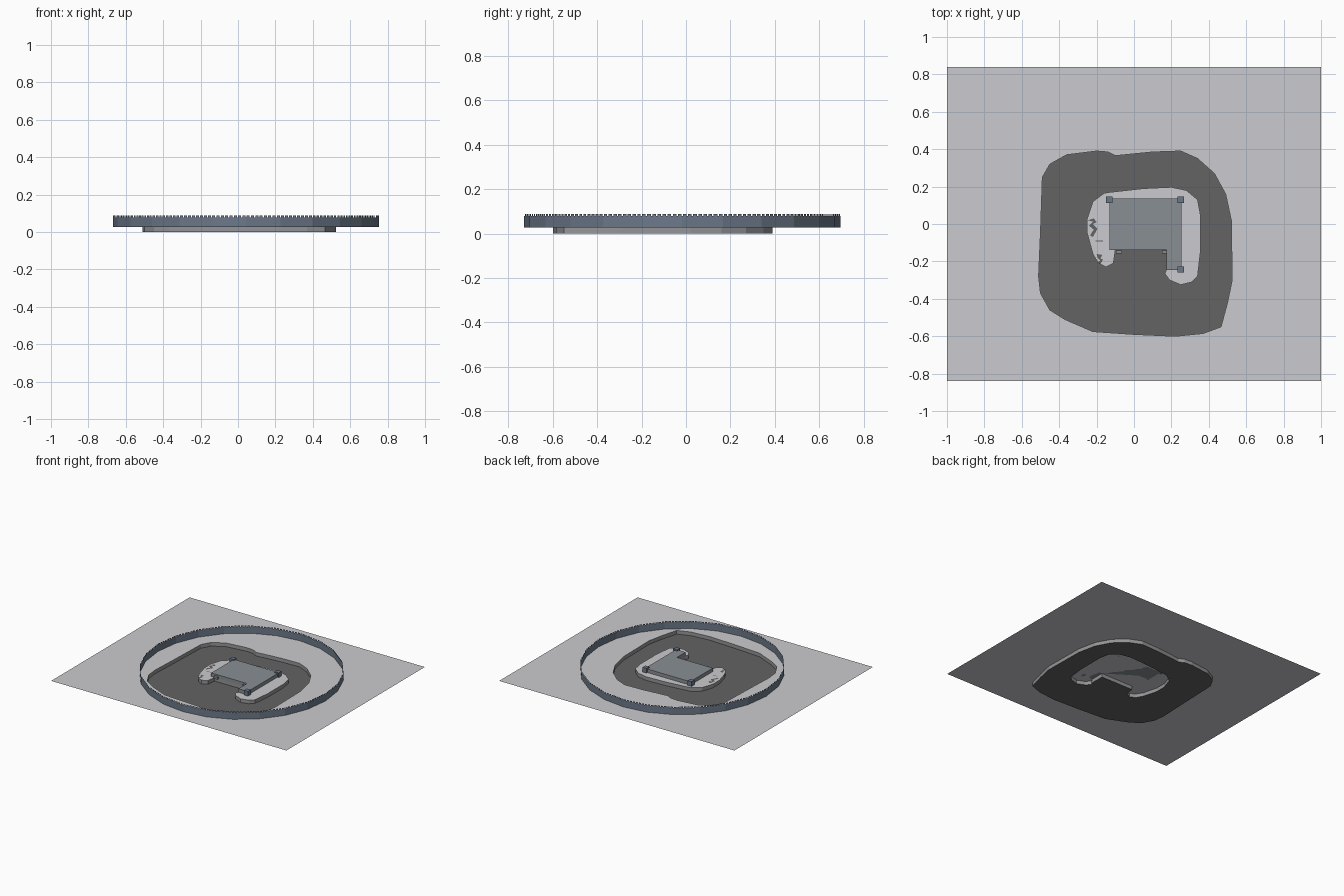
import bpy, bmesh, math
from mathutils import Vector

if "Cube" in bpy.data.objects:
    bpy.data.objects.remove(bpy.data.objects["Cube"])

GROUND_Z = 0.028


def mat(name, rgb):
    m = bpy.data.materials.new(name)
    m.diffuse_color = (*rgb, 1)
    m.use_nodes = True
    m.node_tree.nodes["Principled BSDF"].inputs["Base Color"].default_value = m.diffuse_color
    return m


LIGHT = mat("pale_ground", (0.60, 0.60, 0.63))
DARK = mat("dark_moat", (0.125, 0.125, 0.125))
BANK = mat("bank_grey", (0.30, 0.30, 0.31))
STONE = mat("castle_grey", (0.25, 0.275, 0.295))
SLATE = mat("slate_blue", (0.15, 0.19, 0.25))

OUTER = [(-.51, -.28), (-.50, -.05), (-.49, .25), (-.45, .32), (-.36, .37), (-.2, .39),
         (-.14, .385), (-.10, .365), (.10, .385), (.25, .39), (.34, .35), (.43, .27),
         (.49, .16), (.52, .02), (.525, -.3), (.50, -.42), (.465, -.55), (.37, -.585),
         (.22, -.6), (0, -.59), (-.22, -.575), (-.37, -.51), (-.45, -.46), (-.50, -.37)]
INNER = [(-.25, -.05), (-.25, .03), (-.22, .12), (-.16, .165), (-.13, .17), (.05, .19),
         (.2, .197), (.28, .18), (.34, .13), (.355, .05), (.355, -.15), (.34, -.28),
         (.31, -.31), (.25, -.325), (.19, -.30), (.165, -.265), (.175, -.24),
         (.175, -.14), (-.10, -.14), (-.11, -.21), (-.15, -.23), (-.19, -.21), (-.22, -.16)]


def finish(name, bm, material):
    me = bpy.data.meshes.new(name)
    bm.to_mesh(me)
    bm.free()
    ob = bpy.data.objects.new(name, me)
    bpy.context.collection.objects.link(ob)
    me.materials.append(material)
    return ob


def sheet(name, loops, z, material):
    """Flat face bounded by one or more loops (later loops are holes)."""
    bm = bmesh.new()
    for loop in loops:
        vs = [bm.verts.new((x, y, z)) for x, y in loop]
        for a, b in zip(vs, vs[1:] + vs[:1]):
            bm.edges.new((a, b))
    bmesh.ops.triangle_fill(bm, edges=bm.edges[:], use_beauty=True, normal=Vector((0, 0, 1)))
    for f in bm.faces:
        f.normal_update()
        if f.normal.z < 0:
            f.normal_flip()
    return finish(name, bm, material)


def band(name, loop, z0, z1, material):
    """Thin upright wall along a closed loop."""
    bm = bmesh.new()
    lo = [bm.verts.new((x, y, z0)) for x, y in loop]
    hi = [bm.verts.new((x, y, z1)) for x, y in loop]
    for i in range(len(loop)):
        j = (i + 1) % len(loop)
        bm.faces.new((lo[i], lo[j], hi[j], hi[i]))
    return finish(name, bm, material)


def prism(name, loop, z0, z1, material):
    bm = bmesh.new()
    f = bm.faces.new([bm.verts.new((x, y, z0)) for x, y in loop])
    top = bmesh.ops.extrude_face_region(bm, geom=[f])["geom"]
    for v in top:
        if isinstance(v, bmesh.types.BMVert):
            v.co.z = z1
    bmesh.ops.recalc_face_normals(bm, faces=bm.faces[:])
    return finish(name, bm, material)


def rect(cx, cy, w, d):
    return [(cx - w / 2, cy - d / 2), (cx + w / 2, cy - d / 2),
            (cx + w / 2, cy + d / 2), (cx - w / 2, cy + d / 2)]


# Ground, sunken moat and island
sheet("ground", [rect(0, 0, 2, 1.68), OUTER], GROUND_Z, LIGHT)
sheet("moat_floor", [OUTER, INNER], 0, DARK)
sheet("island", [INNER], GROUND_Z, LIGHT)
band("moat_outer_bank", OUTER, 0, GROUND_Z, BANK)
band("moat_inner_bank", INNER, 0, GROUND_Z, BANK)

# Dark jagged patches on the island
patches = [
    [(-.245, .02), (-.215, .03), (-.20, .01), (-.22, 0), (-.195, -.025), (-.22, -.07),
     (-.235, -.06), (-.215, -.03), (-.24, -.01), (-.22, .012)],
    [(-.20, -.16), (-.17, -.165), (-.18, -.185), (-.165, -.19), (-.18, -.215),
     (-.195, -.205), (-.18, -.195), (-.195, -.18)],
    rect(-.185, -.09, .04, .006),
]
for i, p in enumerate(patches):
    sheet(f"island_patch_{i + 1}", [p], GROUND_Z + .002, DARK)

# Castle block with corner turrets
prism("castle_block", [(-.13, -.14), (.175, -.14), (.175, -.245), (.255, -.245),
                       (.255, .135), (-.13, .135)], GROUND_Z, .055, STONE)
for i, (x, y) in enumerate([(-.133, .13), (.25, .13), (.25, -.243)]):
    prism(f"turret_{i + 1}", rect(x, y, .034, .034), GROUND_Z, .064, SLATE)
for i, x in enumerate((-.08, .165)):
    prism(f"gate_post_{i + 1}", rect(x, -.15, .03, .018), GROUND_Z, .045, STONE)

# Thin outer ring wall with battlements
CX, CY, R, SIDES, TEETH = .043, -.017, .712, 24, 8
ring = [Vector((CX + R * math.cos(i * math.tau / SIDES), CY + R * math.sin(i * math.tau / SIDES)))
        for i in range(SIDES)]
band("ring_wall", ring, GROUND_Z, .078, SLATE)
bm = bmesh.new()
for i in range(SIDES):
    a, b = ring[i], ring[(i + 1) % SIDES]
    for k in range(TEETH):
        p, q = a.lerp(b, (k + .15) / TEETH), a.lerp(b, (k + .85) / TEETH)
        bm.faces.new([bm.verts.new((v.x, v.y, z)) for v, z in
                      ((p, .078), (q, .078), (q, .088), (p, .088))])
finish("ring_battlements", bm, SLATE)
